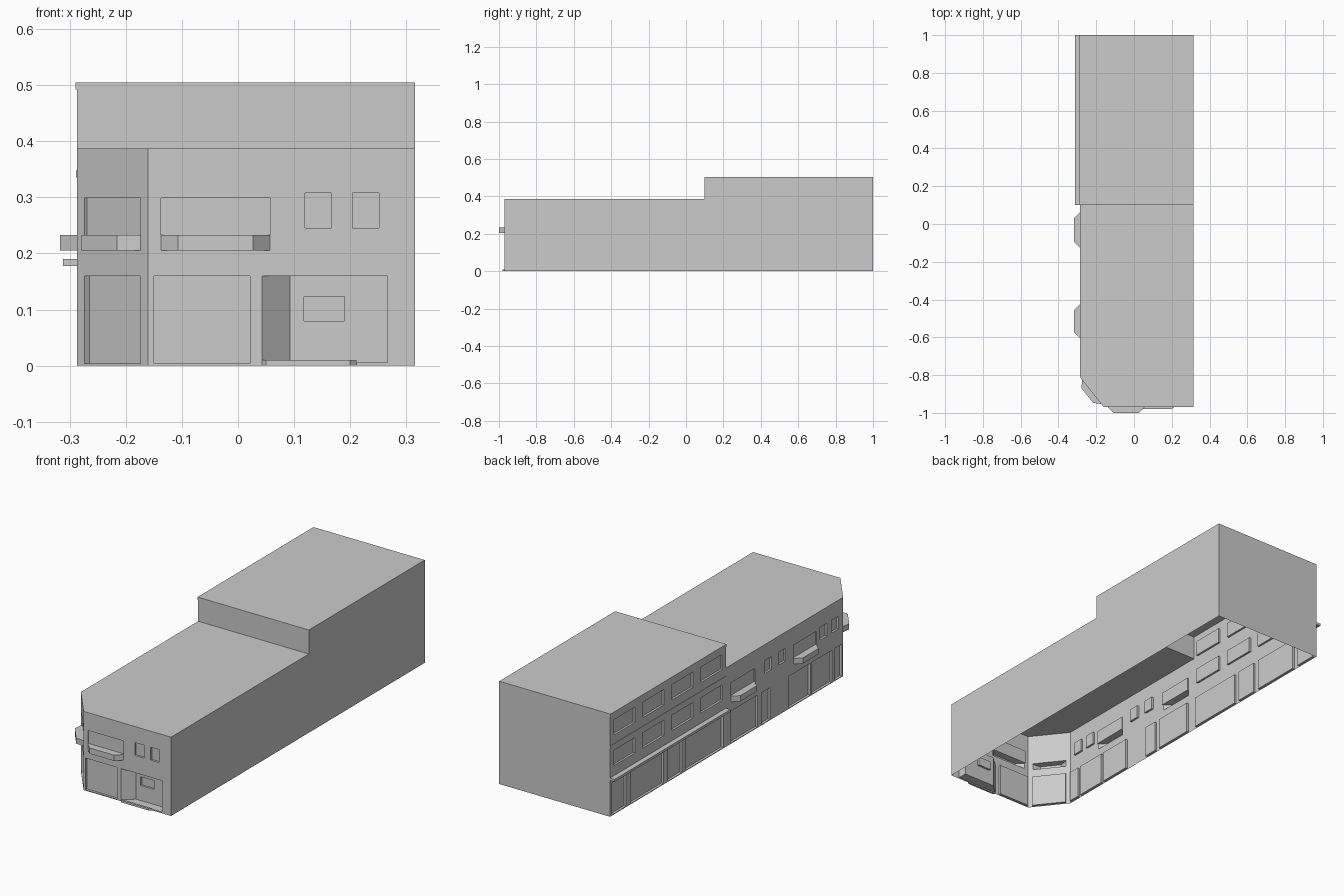
import bpy
from mathutils import Vector

if "Cube" in bpy.data.objects:
    bpy.data.objects.remove(bpy.data.objects["Cube"])

LEFT, RIGHT, FRONT, BACK = -0.287, 0.315, -0.97, 1.0
STEP_Y, LOW, HIGH = 0.1, 0.387, 0.505
CORNER_A, CORNER_B = (LEFT, -0.81), (-0.16, FRONT)


def mesh_object(name, faces):
    """Make an object from a list of polygons, sharing equal corners."""
    verts, index, polys = [], {}, []
    for face in faces:
        poly = []
        for p in face:
            key = tuple(round(c, 5) for c in p)
            if key not in index:
                index[key] = len(verts)
                verts.append(key)
            poly.append(index[key])
        polys.append(poly)
    mesh = bpy.data.meshes.new(name)
    mesh.from_pydata(verts, [], polys)
    obj = bpy.data.objects.new(name, mesh)
    bpy.context.collection.objects.link(obj)
    return obj


def facade(name, p0, p1, z_low, z_high, openings):
    """Wall from p0 to p1 with pockets (positive depth) or bays (negative depth).
    Opening: (u0, u1, z0, z1, depth, inset at start, inset at end, has back)."""
    along = Vector((p1[0] - p0[0], p1[1] - p0[1], 0))
    length = along.length
    along.normalize()
    inward = Vector((-along.y, along.x, 0))
    start = Vector((p0[0], p0[1], 0))

    def pt(u, z, d=0.0):
        return start + along * u + inward * d + Vector((0, 0, z))

    us = sorted({round(v, 5) for o in openings for v in o[:2]} | {0.0, round(length, 5)})
    zs = sorted({round(v, 5) for o in openings for v in o[2:4]} | {z_low, z_high})
    faces = []
    for a, b in zip(us, us[1:]):
        for c, d in zip(zs, zs[1:]):
            mu, mz = (a + b) / 2, (c + d) / 2
            if not any(o[0] < mu < o[1] and o[2] < mz < o[3] for o in openings):
                faces.append([pt(a, c), pt(b, c), pt(b, d), pt(a, d)])
    for u0, u1, z0, z1, dep, i0, i1, has_back in openings:
        rim = [pt(u0, z0), pt(u1, z0), pt(u1, z1), pt(u0, z1)]
        rear = [pt(u0 + i0, z0, dep), pt(u1 - i1, z0, dep),
                pt(u1 - i1, z1, dep), pt(u0 + i0, z1, dep)]
        for k in range(4):
            n = (k + 1) % 4
            faces.append([rim[k], rim[n], rear[n], rear[k]])
        if has_back:
            faces.append(rear)
    return mesh_object(name, faces)


def pocket(a, b, z0, z1, depth=0.01):
    return (a, b, z0, z1, depth, 0, 0, True)


def shop(a, b):
    return pocket(a, b, 0.004, 0.16, 0.0115)


def small_window(a, b):
    return pocket(a, b, 0.245, 0.308)


def balcony_window(a, b):
    """Wide window with a tapered balcony box below it."""
    return [pocket(a, b, 0.233, 0.299, 0.006),
            (a, b, 0.205, 0.233, -0.03, 0.03, 0.03, True)]


def prism(name, outline, z0, z1):
    n = len(outline)
    low = [(x, y, z0) for x, y in outline]
    top = [(x, y, z1) for x, y in outline]
    sides = [[low[i], low[(i + 1) % n], top[(i + 1) % n], top[i]] for i in range(n)]
    return mesh_object(name, sides + [top, low[::-1]])


# Front wall with shop window, angled entrance, balcony and small windows
def shift(a, b):
    return a - CORNER_B[0], b - CORNER_B[0]


entry = (*shift(0.043, 0.266), 0.006, 0.16, 0.045, 0.05, 0, False)
facade("front_wall", CORNER_B, (RIGHT, FRONT), 0, LOW,
       [shop(*shift(-0.15, 0.021)), entry]
       + balcony_window(*shift(-0.137, 0.057))
       + [small_window(*shift(0.119, 0.167)), small_window(*shift(0.204, 0.251))])
facade("entrance_back_wall", (0.093, FRONT + 0.045), (0.266, FRONT + 0.045), 0.006, 0.16,
       [pocket(0.025, 0.097, 0.08, 0.123)])
prism("entrance_step", [(0.043, FRONT), (0.05, -0.98), (0.2, -0.98), (0.211, FRONT)], 0, 0.01)

# Cut corner wall
facade("corner_wall", CORNER_A, CORNER_B, 0, LOW,
       [shop(0.021, 0.182)] + balcony_window(0.021, 0.182))


# Long street side, low front block (positions measured from the height step)
def low_u(y0, y1):
    return STEP_Y - y0, STEP_Y - y1


low = [shop(*low_u(*s)) for s in
       ((0.06, -0.145), (-0.175, -0.243), (-0.39, -0.555), (-0.57, -0.725), (-0.742, -0.8))]
low += [small_window(*low_u(*s)) for s in
        ((-0.2, -0.253), (-0.307, -0.36), (-0.632, -0.685), (-0.72, -0.773))]
for span in ((0.06, -0.125), (-0.425, -0.605)):
    low += balcony_window(*low_u(*span))
facade("low_street_wall", (LEFT, STEP_Y), CORNER_A, 0, LOW, low)

# Long street side, tall rear block (positions measured from the back)
tall = [shop(1 - a, 1 - b) for a, b in
        ((0.985, 0.875), (0.84, 0.585), (0.55, 0.44), (0.41, 0.12))]
for i in range(4):
    u = 0.03 + 0.226 * i
    for z in (0.24, 0.39):
        tall.append(pocket(u, u + 0.163, z, z + 0.075))
facade("tall_street_wall", (LEFT, BACK), (LEFT, STEP_Y), 0, HIGH, tall)

# Ledge and thin bands along the tall block
for name, out, z0, z1 in (("shop_ledge", 0.025, 0.178, 0.19),
                          ("sill_band", 0.002, 0.335, 0.348),
                          ("roof_band", 0.003, 0.492, HIGH)):
    prism(name, [(LEFT - out, STEP_Y), (LEFT, STEP_Y), (LEFT, BACK), (LEFT - out, BACK)], z0, z1)

# Blank walls and flat roofs; the underside stays open
facade("back_wall", (RIGHT, BACK), (LEFT, BACK), 0, HIGH, [])
facade("step_wall", (LEFT, STEP_Y), (RIGHT, STEP_Y), LOW, HIGH, [])
mesh_object("right_wall", [[(RIGHT, y, z) for y, z in
                            ((FRONT, 0), (BACK, 0), (BACK, HIGH), (STEP_Y, HIGH),
                             (STEP_Y, LOW), (FRONT, LOW))]])
mesh_object("low_roof", [[(x, y, LOW) for x, y in
                          (CORNER_A, CORNER_B, (RIGHT, FRONT), (RIGHT, STEP_Y), (LEFT, STEP_Y))]])
mesh_object("tall_roof", [[(x, y, HIGH) for x, y in
                           ((LEFT, STEP_Y), (RIGHT, STEP_Y), (RIGHT, BACK), (LEFT, BACK))]])
